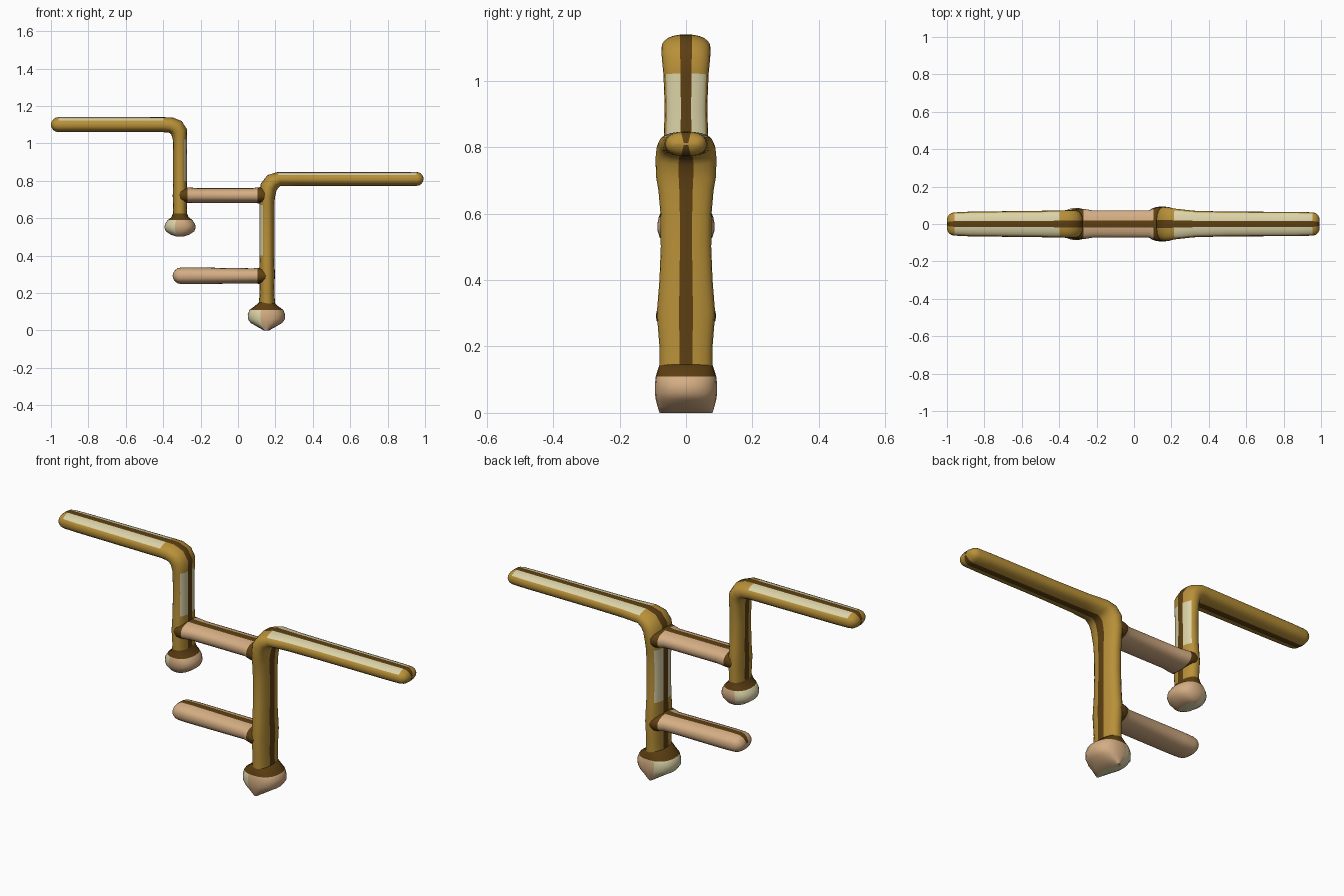
import bpy, bmesh
from math import sin, cos, pi
from mathutils import Vector

cube = bpy.data.objects.get("Cube")
if cube:
    bpy.data.objects.remove(cube, do_unlink=True)


def material(name, rgb):
    m = bpy.data.materials.new(name)
    m.use_nodes = True
    color = (*rgb, 1)
    m.diffuse_color = color
    bsdf = next(n for n in m.node_tree.nodes if n.type == 'BSDF_PRINCIPLED')
    bsdf.inputs["Base Color"].default_value = color
    bsdf.inputs["Roughness"].default_value = 0.6
    return m


MATS = [material("gold", (.48, .28, .04)), material("dark_brown", (.11, .05, .006)),
        material("cream", (.71, .65, .39)), material("peach", (.66, .42, .23))]
GOLD, DARK, CREAM, PEACH = range(4)

# Angles from the centre line of a flat side out to the rounded edge
QUARTER = [0, .19, .5, .8, 1.05, 1.3]
HALF = QUARTER + [pi / 2] + [pi - a for a in reversed(QUARTER)]
ANGLES = HALF + [a + pi for a in HALF[1:-1]]


def power(v, e=.85):
    return abs(v) ** e * (1 if v > 0 else -1)


def caps(stations, start, end):
    """Round the chosen ends of a list of (x, z, half height, half width)."""
    def dome(tip, inner):
        x, z, r, w = tip
        d = Vector((x - inner[0], z - inner[1])).normalized()
        return [(x + d.x * r * sin(a), z + d.y * r * sin(a),
                 r * cos(a), w - r * (1 - cos(a))) for a in (1.5, 1.2, .8, .4)]
    head = dome(stations[0], stations[1]) if start else []
    tail = dome(stations[-1], stations[-2])[::-1] if end else []
    return head + stations + tail


def sweep(name, stations, rule, start=False, end=False):
    """Loft oval sections along a path in the xz plane; rule colours faces."""
    st = caps(stations, start, end)
    bm = bmesh.new()
    rings = []
    for i, (x, z, r, w) in enumerate(st):
        a, b = st[max(i - 1, 0)], st[min(i + 1, len(st) - 1)]
        here = Vector((x, z))
        t = Vector((0, 0))
        for p, q in ((Vector(a[:2]), here), (here, Vector(b[:2]))):
            if (q - p).length > 1e-6:
                t += (q - p).normalized()
        t.normalize()
        n = Vector((-t.y, t.x))
        rings.append([bm.verts.new((x + n.x * r * power(cos(g)), w * power(sin(g)),
                                    z + n.y * r * power(cos(g)))) for g in ANGLES])
    count = len(ANGLES)
    for low, high in zip(rings, rings[1:]):
        for k in range(count):
            j = (k + 1) % count
            f = bm.faces.new((low[k], low[j], high[j], high[k]))
            c = f.calc_center_median()
            angle = (k + .5) * 2 * pi / count
            side = 1 if cos(angle) > 0 else -1
            # Band 0 is the centre line, 5 is the front or back edge
            band = min(k % 12, 11 - k % 12)
            f.material_index = rule(c.x, c.z, side, band)
    for ring in (rings[0], rings[-1]):
        f = bm.faces.new(ring)
        c = f.calc_center_median()
        f.material_index = rule(c.x, c.z, -1, 4)
    bmesh.ops.recalc_face_normals(bm, faces=bm.faces)
    mesh = bpy.data.meshes.new(name)
    bm.to_mesh(mesh)
    bm.free()
    for m in MATS:
        mesh.materials.append(m)
    obj = bpy.data.objects.new(name, mesh)
    bpy.context.collection.objects.link(obj)
    bpy.ops.object.select_all(action='DESELECT')
    obj.select_set(True)
    bpy.context.view_layer.objects.active = obj
    bpy.ops.object.shade_smooth_by_angle(angle=.9)
    return obj


def arm_rule(outer, bar, patch):
    """Dark centre lines, cream on the outer side of the bar and post patch."""
    def rule(x, z, side, band):
        if band == 0:
            return DARK
        lit = bar[0] < x < bar[1] or (patch[0] < z < patch[1])
        return CREAM if side == outer and band < 4 and lit else GOLD
    return rule


# Upper bent arm: bar, elbow and post
sweep("upper_arm", [
    (-.96, 1.10, .04, .062), (-.88, 1.10, .04, .066), (-.40, 1.10, .04, .072),
    (-.36, 1.098, .042, .074), (-.33, 1.085, .045, .074), (-.314, 1.06, .044, .072),
    (-.31, 1.02, .038, .068), (-.31, .92, .037, .064), (-.31, .80, .037, .068),
    (-.31, .72, .039, .076), (-.31, .64, .037, .07), (-.31, .58, .042, .074)],
    arm_rule(1, (-.95, -.38), (.81, 1.01)), start=True)

# Lower bent arm, with a sloping elbow
sweep("lower_arm", [
    (.955, .81, .037, .062), (.88, .81, .037, .065), (.50, .81, .037, .066),
    (.32, .81, .037, .071), (.22, .81, .038, .082), (.185, .795, .045, .089),
    (.163, .765, .046, .092), (.156, .71, .041, .09), (.155, .67, .04, .083),
    (.155, .60, .04, .077), (.155, .50, .04, .076), (.155, .40, .04, .08),
    (.155, .30, .042, .088), (.155, .20, .04, .08), (.155, .12, .044, .08)],
    arm_rule(-1, (.21, .94), (.41, .66)), start=True)


# Crossbars with dark flared joints
def bar_rule(left_joint):
    def rule(x, z, side, band):
        if x > .105 or (left_joint and x < -.275):
            return DARK
        return DARK if side == 1 and band == 0 else PEACH
    return rule


joint = [(.08, .04, .073), (.105, .042, .084), (.13, .046, .091), (.16, .03, .085)]
for name, z, left, linked in (
        ("upper_crossbar", .722, [(-.325, .03, .07), (-.30, .042, .082),
                                  (-.27, .042, .081), (-.22, .04, .073)], True),
        ("lower_crossbar", .292, [(-.305, .044, .066), (-.25, .045, .068)], False)):
    sweep(name, [(x, z, r, w) for x, r, w in left + joint],
          bar_rule(linked), start=not linked)


# Knobs at the lower ends of both posts
def foot_rule(x0, collar):
    def rule(x, z, side, band):
        if z > collar:
            return DARK
        return CREAM if side == -1 and band < 5 else PEACH
    return rule


def foot(name, x, collar, profile):
    sweep(name, [(x, z, r, w) for z, r, w in profile], foot_rule(x, collar))


foot("upper_foot", -.31, .585, [
    (.63, .036, .07), (.605, .046, .076), (.59, .066, .082), (.57, .08, .086),
    (.55, .084, .086), (.53, .076, .08), (.512, .05, .068), (.502, .02, .05)])
foot("lower_foot", .152, .1, [
    (.15, .041, .078), (.13, .062, .085), (.11, .09, .091), (.085, .1, .094),
    (.06, .099, .094), (.04, .084, .091), (.02, .05, .086), (0, .014, .08)])
